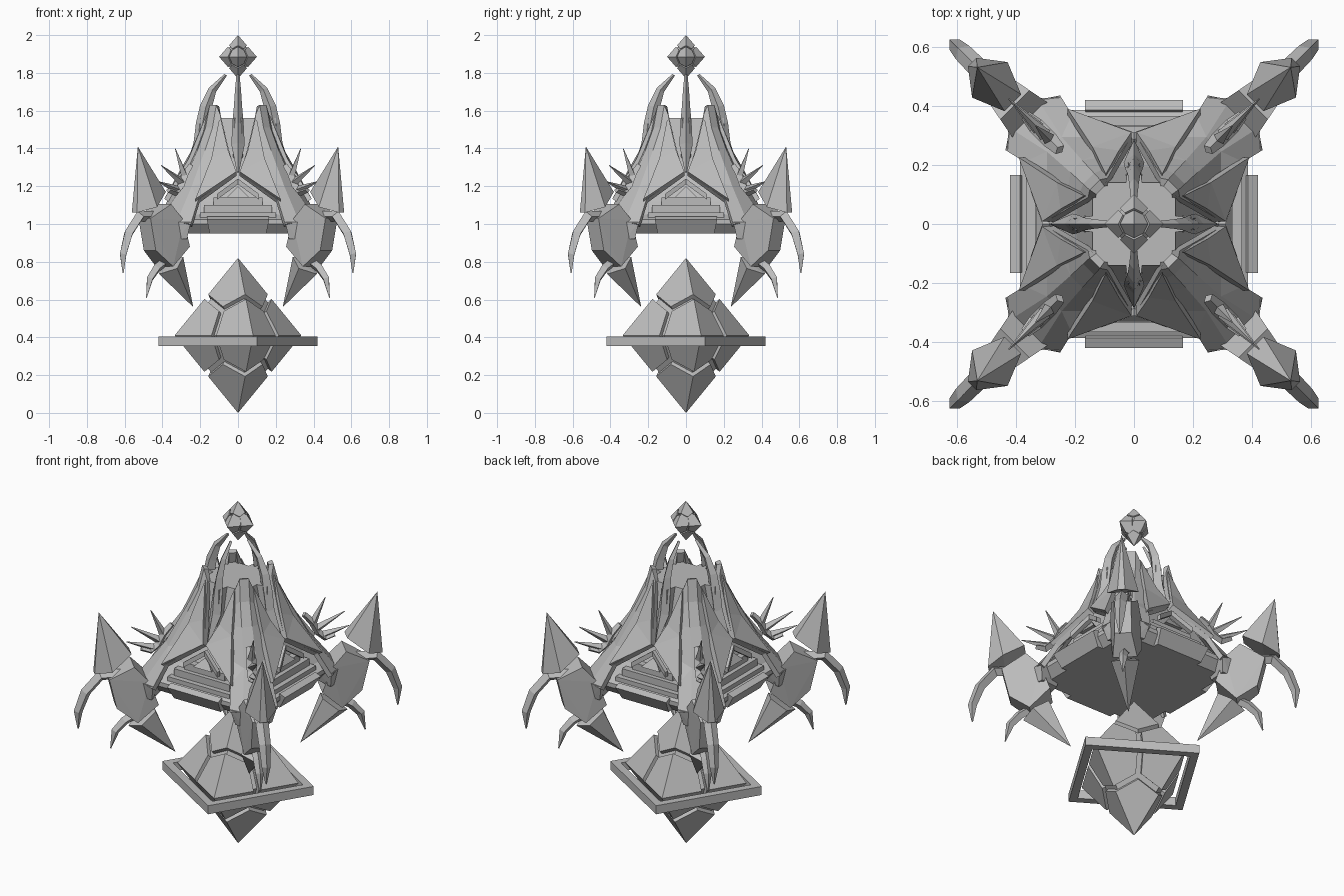
import bpy, bmesh, math
from mathutils import Vector, Matrix

cube = bpy.data.objects.get("Cube")
if cube:
    bpy.data.objects.remove(cube, do_unlink=True)

stone = bpy.data.materials.new("grey_stone")
stone.use_nodes = True
GREY = (0.5, 0.5, 0.5, 1)
stone.diffuse_color = GREY
stone.node_tree.nodes["Principled BSDF"].inputs["Base Color"].default_value = GREY


def finish(name, bm, copies=1, turn=0.0):
    """Turn the part about z, repeat it round the axis and make the object."""
    bmesh.ops.rotate(bm, verts=bm.verts, matrix=Matrix.Rotation(math.radians(turn), 3, "Z"))
    base = bm.verts[:] + bm.edges[:] + bm.faces[:]
    for i in range(1, copies):
        new = bmesh.ops.duplicate(bm, geom=base)["geom"]
        bmesh.ops.rotate(bm, verts=[g for g in new if isinstance(g, bmesh.types.BMVert)],
                         matrix=Matrix.Rotation(math.tau * i / copies, 3, "Z"))
    mesh = bpy.data.meshes.new(name)
    bm.to_mesh(mesh)
    bm.free()
    mesh.materials.append(stone)
    obj = bpy.data.objects.new(name, mesh)
    bpy.context.collection.objects.link(obj)
    return obj


def finish_shell(name, bm, thickness, offset):
    """Face a sheet outward, repeat it on four corners and thicken it."""
    bmesh.ops.recalc_face_normals(bm, faces=bm.faces)
    inward = [f for f in bm.faces if f.normal.dot(Vector((1, 1, 1))) < 0]
    bmesh.ops.reverse_faces(bm, faces=inward)
    mod = finish(name, bm, 4).modifiers.new("thickness", "SOLIDIFY")
    mod.thickness = thickness
    mod.offset = offset


def hull(bm, points):
    verts = [bm.verts.new(p) for p in points]
    out = bmesh.ops.convex_hull(bm, input=verts)
    spare = {g for g in out["geom_interior"] + out["geom_unused"]
             if isinstance(g, bmesh.types.BMVert)}
    bmesh.ops.delete(bm, geom=list(spare), context="VERTS")


def sym(points):
    """Points (r, z, half width) mirrored to both sides of the r-z plane."""
    return [(r, side * w, z) for r, z, w in points for side in (1, -1)
            if w or side == 1]


def box(bm, x, y0, y1, z0, z1):
    hull(bm, [(sx * x, y, z) for sx in (1, -1) for y in (y0, y1) for z in (z0, z1)])


def limb(bm, path):
    """Tapered diamond bar along points (r, z, half width, half depth)."""
    rings = []
    for i, (r, z, w, d) in enumerate(path):
        a, b = path[max(i - 1, 0)], path[min(i + 1, len(path) - 1)]
        n = Vector((-(b[1] - a[1]), 0, b[0] - a[0])).normalized() * d
        c, s = Vector((r, 0, z)), Vector((0, w, 0))
        rings.append([bm.verts.new(p) for p in (c + n, c + s, c - n, c - s)])
    for a, b in zip(rings, rings[1:]):
        for k in range(4):
            bm.faces.new((a[k], a[k - 1], b[k - 1], b[k]))
    bm.faces.new(rings[0])
    bm.faces.new(rings[-1][::-1])
    bmesh.ops.recalc_face_normals(bm, faces=bm.faces)


def crystal(name, z, radius, height, turn, gap):
    """Octahedron split by grooves into one piece for each corner."""
    bm = bmesh.new()
    tips = [Vector(v) for v in ((1, 0, 0), (0, 1, 0), (-1, 0, 0), (0, -1, 0),
                                (0, 0, 1), (0, 0, -1))]
    hull(bm, [t * 0.9 for t in tips])
    for t in tips:
        near = [n for n in tips if abs(n.dot(t)) < 0.5]
        points = [t, Vector((0, 0, 0))]
        for i, a in enumerate(near):
            points.append(((t + a) / 2).lerp(t, gap))
            points += [((t + a + b) / 3).lerp(t, gap) for b in near[i + 1:]
                       if abs(a.dot(b)) < 0.5]
        hull(bm, points)
    bmesh.ops.scale(bm, vec=(radius, radius, height), verts=bm.verts)
    bmesh.ops.translate(bm, vec=(0, 0, z), verts=bm.verts)
    finish(name, bm, turn=turn)


# Floating crystals and the square ring
crystal("lower_crystal", 0.41, 0.345, 0.41, 13.4, 0.06)
crystal("top_crystal", 1.885, 0.1, 0.115, 0, 0.06)

bm = bmesh.new()
hull(bm, [(r, s * r, z) for r in (0.262, 0.305) for s in (1, -1) for z in (0.355, 0.405)])
finish("crystal_ring", bm, 4, 58.4)

# Inner tower: stacked square sections, narrowing in a concave curve
bm = bmesh.new()
sections = [(0.95, 0.34), (1.0, 0.385), (1.025, 0.385), (1.05, 0.335),
            (1.12, 0.28), (1.3, 0.195), (1.56, 0.14)]
rings = [[bm.verts.new((sx * h, sy * h, z)) for sx, sy in ((1, 1), (-1, 1), (-1, -1), (1, -1))]
         for z, h in sections]
for a, b in zip(rings, rings[1:]):
    for k in range(4):
        bm.faces.new((a[k - 1], a[k], b[k], b[k - 1]))
bm.faces.new(rings[0][::-1])
bm.faces.new(rings[-1])
finish("inner_tower", bm)

# Steps, down-tilted door panel and gable on each side
bm = bmesh.new()
box(bm, 0.2, 0.25, 0.365, 1.0, 1.06)
box(bm, 0.18, 0.22, 0.335, 1.05, 1.1)
box(bm, 0.13, 0.18, 0.31, 1.09, 1.14)
finish("side_steps", bm, 4)

bm = bmesh.new()
hull(bm, [(s * x, y, z) for s in (1, -1)
          for x, y, z in ((0.165, 0.42, 1.025), (0.165, 0.385, 1.04), (0.15, 0.375, 0.95),
                          (0.15, 0.34, 0.95))])
finish("side_panel", bm, 4)

bm = bmesh.new()
for s in (1, -1):
    hull(bm, [(s * x, y + dy, z + dz) for x, y, z in ((0, 0.285, 1.21), (0.11, 0.325, 1.13))
              for dy in (0, 0.025) for dz in (0, 0.03)])
hull(bm, [(0, 0.29, 1.2), (0.06, 0.33, 1.14), (-0.06, 0.33, 1.14), (0, 0.2, 1.14)])
finish("side_gable", bm, 4)

# Cloak wings: a ridge band with a pointed side sheet on either side
ridge = [(0.115, 0.15, 1.63), (0.135, 0.172, 1.51), (0.175, 0.215, 1.39),
         (0.245, 0.295, 1.2), (0.325, 0.42, 1.01)]
side = [(0.09, 0.155, 1.57), (0.065, 0.2, 1.46), (0.045, 0.235, 1.38),
        (0.01, 0.295, 1.27), (0.21, 0.37, 1.13), (0.25, 0.435, 1.0)]
bm = bmesh.new()
R = [[bm.verts.new(p) for p in ridge], [bm.verts.new((y, x, z)) for x, y, z in ridge]]
F = [[bm.verts.new(p) for p in side], [bm.verts.new((y, x, z)) for x, y, z in side]]
for i in range(4):
    bm.faces.new((R[0][i], R[1][i], R[1][i + 1], R[0][i + 1]))
for r, f in zip(R, F):
    for face in ((r[0], r[1], f[1], f[0]), (r[1], r[2], f[2], f[1]), (r[2], f[3], f[2]),
                 (r[2], r[3], f[3]), (r[3], f[4], f[3]), (r[3], r[4], f[5], f[4])):
        bm.faces.new(face)
finish_shell("cloak_wings", bm, 0.028, -1)

# Raised triangular flaps lying on the wings
flap = [(0.095, 0.155, 1.57), (0.05, 0.235, 1.38), (0.008, 0.298, 1.27),
        (0.225, 0.378, 1.125), (0.14, 0.248, 1.34)]
bm = bmesh.new()
for swap in (False, True):
    v = [bm.verts.new((y, x, z) if swap else (x, y, z)) for x, y, z in flap]
    for face in ((v[0], v[1], v[4]), (v[1], v[2], v[4]), (v[2], v[3], v[4])):
        bm.faces.new(face)
finish_shell("wing_flaps", bm, 0.03, 0)

# Feet under the wing corners
bm = bmesh.new()
foot = [(0.25, 0.43, 1.01), (0.325, 0.425, 1.01), (0.27, 0.27, 1.03),
        (0.27, 0.41, 0.92), (0.32, 0.41, 0.92), (0.29, 0.29, 0.93)]
hull(bm, foot + [(y, x, z) for x, y, z in foot])
finish("corner_feet", bm, 4)

# Curved arms that hold the top crystal, with a pilaster behind each
bm = bmesh.new()
limb(bm, [(0.065, 1.79, 0.008, 0.008), (0.135, 1.71, 0.016, 0.022), (0.17, 1.62, 0.022, 0.032),
          (0.188, 1.53, 0.03, 0.035), (0.207, 1.42, 0.035, 0.03), (0.275, 1.275, 0.006, 0.01)])
finish("crystal_arms", bm, 4)

bm = bmesh.new()
hull(bm, sym([(0.12, 1.56, 0.03), (0.2, 1.56, 0.02), (0.15, 1.35, 0.03), (0.22, 1.35, 0.02)]))
finish("arm_pilasters", bm, 4)

# Corner claws: block, two spikes and two hooks on each diagonal
bm = bmesh.new()
hull(bm, sym([(0.7, 1.03, 0.045), (0.57, 1.105, 0.07), (0.49, 1.02, 0.085),
              (0.44, 0.88, 0.08), (0.55, 0.775, 0.065), (0.66, 0.86, 0.045)]))
finish("claw_block", bm, 4, 45)

bm = bmesh.new()
hull(bm, sym([(0.75, 1.41, 0), (0.775, 1.06, 0.02), (0.69, 1.09, 0.085), (0.58, 1.17, 0.04)]))
finish("claw_upper_spike", bm, 4, 45)

bm = bmesh.new()
hull(bm, sym([(0.335, 0.56, 0), (0.59, 0.735, 0), (0.53, 0.765, 0.075), (0.45, 0.825, 0.04)]))
finish("claw_lower_spike", bm, 4, 45)

bm = bmesh.new()
limb(bm, [(0.62, 1.04, 0.035, 0.03), (0.74, 1.04, 0.035, 0.03), (0.82, 0.95, 0.032, 0.028),
          (0.86, 0.84, 0.024, 0.024), (0.86, 0.74, 0.004, 0.004)])
limb(bm, [(0.55, 0.8, 0.025, 0.025), (0.61, 0.765, 0.025, 0.025), (0.66, 0.71, 0.022, 0.022),
          (0.685, 0.61, 0.003, 0.003)])
finish("claw_hooks", bm, 4, 45)

# Thorned strip above each wing ridge
bm = bmesh.new()
limb(bm, [(0.355, 1.31, 0.02, 0.015), (0.4, 1.26, 0.028, 0.02), (0.43, 1.2, 0.028, 0.02),
          (0.47, 1.165, 0.028, 0.02), (0.52, 1.18, 0.018, 0.014)])
for r, z, tip_r, tip_z in ((0.4, 1.25, 0.47, 1.4), (0.42, 1.22, 0.575, 1.31),
                           (0.45, 1.18, 0.6, 1.225)):
    limb(bm, [(r, z, 0.023, 0.023), (tip_r, tip_z, 0.002, 0.002)])
finish("ridge_thorns", bm, 4, 45)
